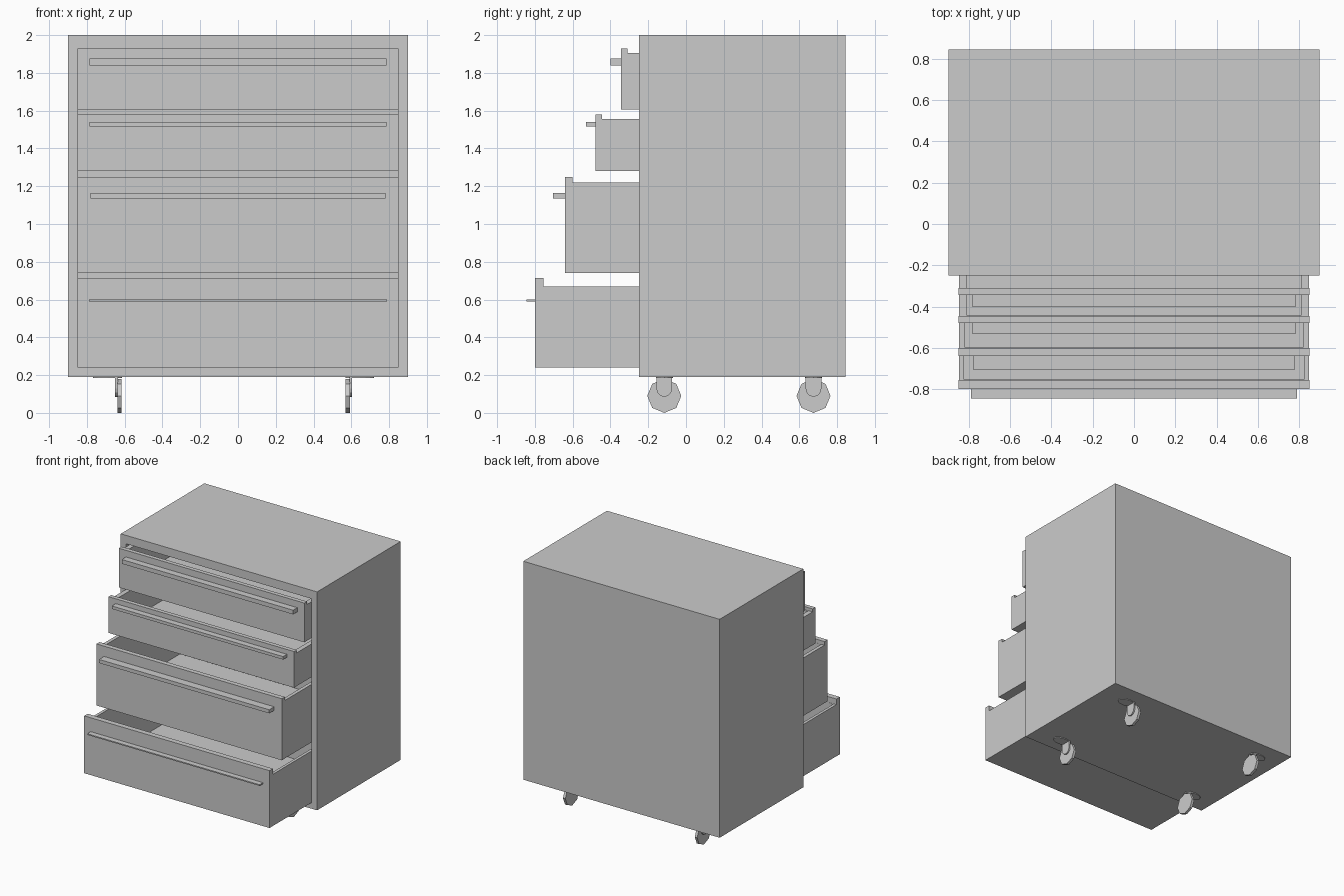
import bpy, bmesh, math
from mathutils import Matrix, Vector

if "Cube" in bpy.data.objects:
    bpy.data.objects.remove(bpy.data.objects["Cube"])


def make_object(name, bm):
    bmesh.ops.recalc_face_normals(bm, faces=bm.faces)
    me = bpy.data.meshes.new(name)
    bm.to_mesh(me)
    bm.free()
    ob = bpy.data.objects.new(name, me)
    bpy.context.collection.objects.link(ob)
    return ob


def box(name, lo, hi):
    bm = bmesh.new()
    lo, hi = Vector(lo), Vector(hi)
    bmesh.ops.create_cube(bm, size=1)
    bmesh.ops.scale(bm, vec=hi - lo, verts=bm.verts)
    bmesh.ops.translate(bm, vec=(lo + hi) / 2, verts=bm.verts)
    return make_object(name, bm)


def hollow_box(name, lo, hi, open_normal, rims, depth):
    """Box whose one open side is inset to a rim, then pushed inwards."""
    ob = box(name, lo, hi)
    bm = bmesh.new()
    bm.from_mesh(ob.data)
    n = Vector(open_normal)
    face = max(bm.faces, key=lambda f: f.normal.dot(n))
    bmesh.ops.inset_individual(bm, faces=[face], thickness=0.01)
    # fit the inset face to the requested opening
    axes = [i for i in range(3) if abs(n[i]) < 0.5]
    for v in face.verts:
        for a, (low, high) in zip(axes, rims):
            mid = (lo[a] + hi[a]) / 2
            v.co[a] = low if v.co[a] < mid else high
    new = bmesh.ops.extrude_discrete_faces(bm, faces=[face])["faces"][0]
    bmesh.ops.translate(bm, vec=-n * depth, verts=new.verts)
    bmesh.ops.recalc_face_normals(bm, faces=bm.faces)
    bm.to_mesh(ob.data)
    bm.free()
    return ob


def prism(name, outline, origin, axis, thickness):
    """Extrude a 2D outline along x (outline = y,z) or z (outline = x,y)."""
    bm = bmesh.new()
    o = Vector(origin)
    place = (lambda u, v: o + Vector((0, u, v))) if axis == "x" else (lambda u, v: o + Vector((u, v, 0)))
    face = bm.faces.new([bm.verts.new(place(u, v)) for u, v in outline])
    ext = bmesh.ops.extrude_face_region(bm, geom=[face])["geom"]
    d = Vector((thickness, 0, 0)) if axis == "x" else Vector((0, 0, thickness))
    bmesh.ops.translate(bm, vec=d, verts=[g for g in ext if isinstance(g, bmesh.types.BMVert)])
    return make_object(name, bm)


def arc(ru, rv, n, start=0.0, sweep=math.tau, closed=True):
    steps = n if closed else n - 1
    return [(ru * math.cos(start + sweep * i / steps), rv * math.sin(start + sweep * i / steps)) for i in range(n)]


# Cabinet shell, open at the front
hollow_box("cabinet", (-0.9, -0.25, 0.19), (0.9, 0.845, 2.0), (0, -1, 0),
           [(-0.85, 0.85), (0.24, 1.93)], 1.045)

# Drawers: front y, front thickness, bottom, front top, side top, wall,
# handle front y, handle bottom, handle top, handle half length
drawers = [
    (-0.345, 0.035, 1.605, 1.93, 1.905, 0.04, -0.40, 1.84, 1.875, 0.785),
    (-0.48, 0.035, 1.28, 1.58, 1.555, 0.04, -0.53, 1.515, 1.54, 0.785),
    (-0.64, 0.04, 0.74, 1.25, 1.22, 0.03, -0.705, 1.135, 1.165, 0.78),
    (-0.80, 0.045, 0.24, 0.715, 0.668, 0.025, -0.845, 0.59, 0.60, 0.79),
]
for i, (y, ft, z0, z1, zs, w, hy, h0, h1, hx) in enumerate(drawers, 1):
    back = y + 1.08
    box(f"drawer_front_{i}", (-0.85, y, z0), (0.85, y + ft, z1))
    hollow_box(f"drawer_tray_{i}", (-0.849, y + ft, z0), (0.849, back, zs), (0, 0, 1),
               [(-0.85 + w, 0.85 - w), (y + ft + 0.001, back - w)], zs - z0 - 0.033)
    box(f"drawer_handle_{i}", (-hx, hy, h0), (hx, y, h1))

# Casters: wheel, outer bracket and mounting plate, mirrored left and right
bracket = [(0.042, 0.06), (-0.042, 0.06)] + arc(0.042, 0.045, 7, math.pi, math.pi, closed=False)
for side, s in (("left", -1), ("right", 1)):
    for end, y in (("front", -0.115), ("back", 0.675)):
        cx = -0.023
        prism(f"caster_wheel_{end}_{side}", arc(0.09, 0.09, 8), (cx + s * 0.593, y, 0.09), "x", s * 0.022)
        prism(f"caster_bracket_{end}_{side}", bracket, (cx + s * 0.613, y, 0.13), "x", s * 0.014)
        prism(f"caster_plate_{end}_{side}", arc(0.076, 0.045, 16), (cx + s * 0.668, y, 0.184), "z", 0.007)
